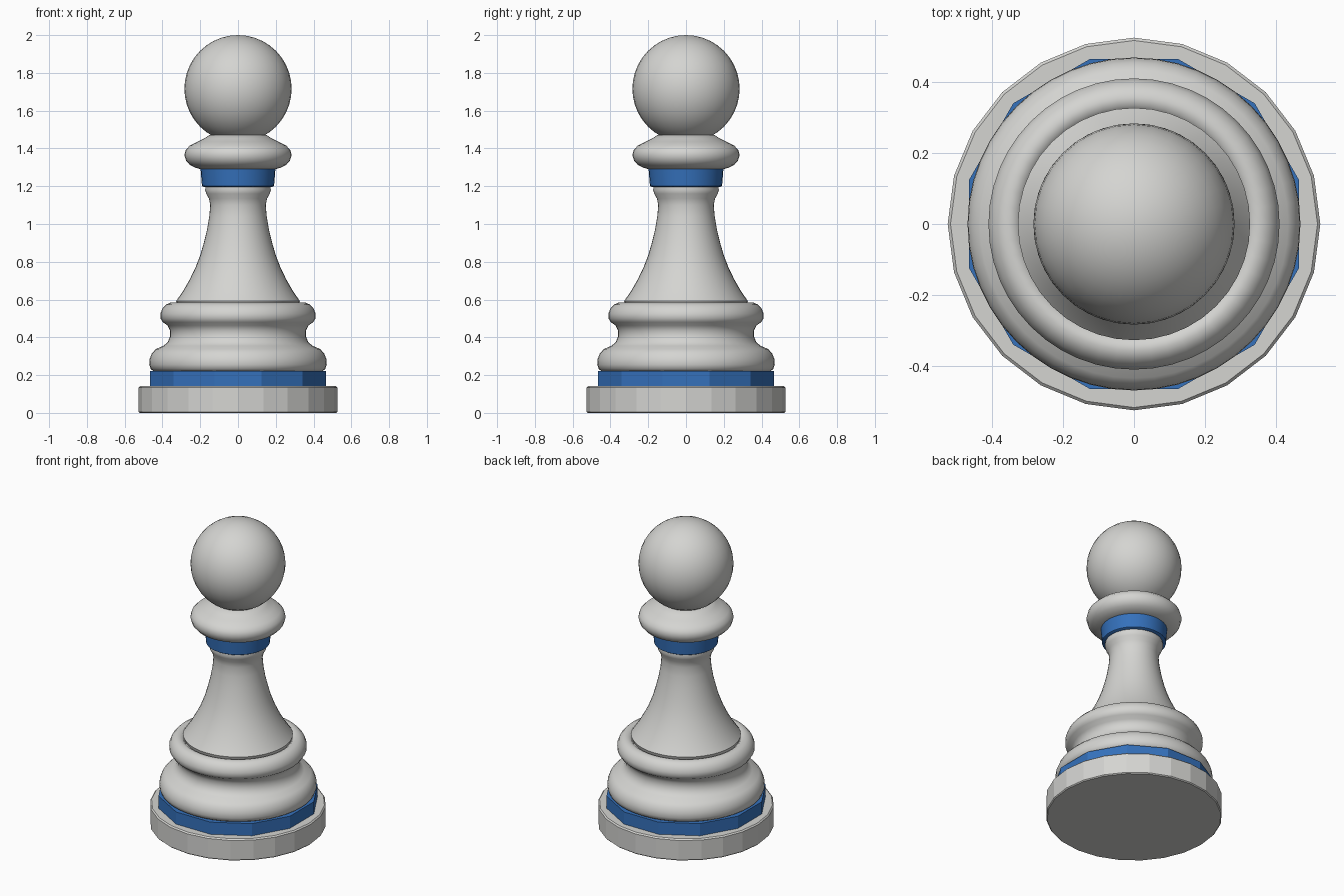
import bpy, bmesh, math

if "Cube" in bpy.data.objects:
    bpy.data.objects.remove(bpy.data.objects["Cube"])


def material(name, rgb):
    m = bpy.data.materials.new(name)
    m.diffuse_color = (*rgb, 1)
    m.use_nodes = True
    m.node_tree.nodes["Principled BSDF"].inputs["Base Color"].default_value = m.diffuse_color
    return m


GREY = material("light_grey", (0.66, 0.66, 0.64))
BLUE = material("blue", (0.035, 0.165, 0.50))


def finish(obj, mat, angle):
    obj.data.materials.append(mat)
    bpy.ops.object.select_all(action='DESELECT')
    obj.select_set(True)
    bpy.context.view_layer.objects.active = obj
    bpy.ops.object.shade_smooth_by_angle(angle=math.radians(angle))


def lathe(name, profile, mat, sides=40, turn=0.0, angle=40):
    """Turned solid from (radius, z) points listed bottom to top."""
    bm = bmesh.new()
    rings = []
    for r, z in profile:
        rings.append([bm.verts.new((r * math.cos(turn + math.tau * i / sides),
                                    r * math.sin(turn + math.tau * i / sides), z))
                      for i in range(sides)])
    for low, high in zip(rings, rings[1:]):
        for i in range(sides):
            j = (i + 1) % sides
            bm.faces.new((low[i], low[j], high[j], high[i]))
    bm.faces.new(rings[0][::-1])
    bm.faces.new(rings[-1])
    me = bpy.data.meshes.new(name)
    bm.to_mesh(me)
    bm.free()
    obj = bpy.data.objects.new(name, me)
    bpy.context.collection.objects.link(obj)
    finish(obj, mat, angle)


# Faceted base disc and lower blue band
lathe("base_disc", [(0.52, 0), (0.526, 0.006), (0.526, 0.134), (0.518, 0.142)],
      GREY, sides=24, angle=12)
lathe("lower_band", [(0.482, 0.14), (0.482, 0.222)], BLUE, sides=12,
      turn=math.radians(15), angle=20)

# Rounded lower tier with waist and rim
lathe("lower_tier", [(0.445, 0.22), (0.462, 0.232), (0.47, 0.255), (0.468, 0.285),
                     (0.456, 0.315), (0.435, 0.338), (0.395, 0.355), (0.372, 0.375),
                     (0.36, 0.405), (0.36, 0.435), (0.372, 0.462), (0.398, 0.48),
                     (0.41, 0.50), (0.411, 0.525), (0.40, 0.553), (0.382, 0.573),
                     (0.358, 0.584), (0.335, 0.58), (0.325, 0.57)], GREY, sides=48)

# Flared body
lathe("body", [(0.318, 0.56), (0.328, 0.592), (0.322, 0.60), (0.288, 0.65),
               (0.254, 0.71), (0.225, 0.77), (0.20, 0.835), (0.181, 0.90),
               (0.164, 0.97), (0.152, 1.04), (0.147, 1.10), (0.154, 1.135),
               (0.168, 1.16), (0.174, 1.18), (0.17, 1.205)], GREY)

# Upper blue band and collar
lathe("upper_band", [(0.183, 1.197), (0.191, 1.202), (0.198, 1.29)], BLUE, sides=32)
lathe("collar", [(0.19, 1.288), (0.225, 1.298), (0.255, 1.313), (0.275, 1.335),
                 (0.284, 1.365), (0.277, 1.392), (0.255, 1.415), (0.215, 1.435),
                 (0.178, 1.453), (0.152, 1.47)], GREY)

# Round head
bpy.ops.mesh.primitive_uv_sphere_add(segments=32, ring_count=20, radius=0.284,
                                     location=(0, 0, 1.716))
head = bpy.context.object
head.name = "head"
finish(head, GREY, 40)
